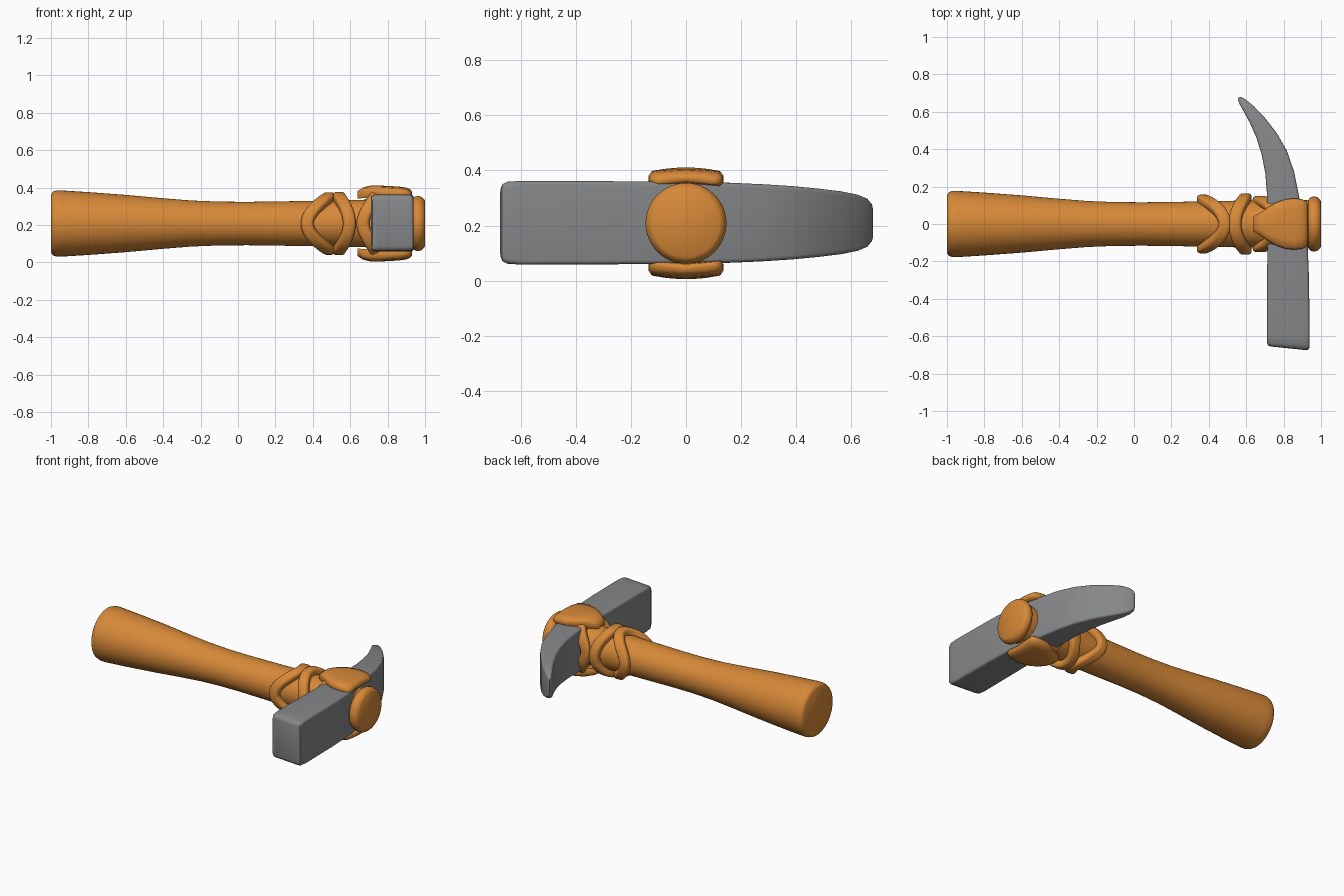
import bpy, math
from mathutils import Vector

if "Cube" in bpy.data.objects:
    bpy.data.objects.remove(bpy.data.objects["Cube"])

ZC = 0.208  # height of the handle axis


def material(name, rgb):
    m = bpy.data.materials.new(name)
    m.diffuse_color = (*rgb, 1)
    m.use_nodes = True
    m.node_tree.nodes["Principled BSDF"].inputs["Base Color"].default_value = m.diffuse_color
    return m


WOOD = material("orange wood", (0.68, 0.25, 0.04))
STEEL = material("grey steel", (0.235, 0.24, 0.245))


def loft(name, sections, mat, closed=False, angle=40):
    """Skin a list of equal-sized point loops."""
    n, k = len(sections[0]), len(sections)
    verts = [p for s in sections for p in s]
    faces = []
    for i in range(k if closed else k - 1):
        a, b = i * n, ((i + 1) % k) * n
        for j in range(n):
            j2 = (j + 1) % n
            faces.append((a + j, a + j2, b + j2, b + j))
    if not closed:
        faces.append(tuple(reversed(range(n))))
        faces.append(tuple(range((k - 1) * n, k * n)))
    me = bpy.data.meshes.new(name)
    me.from_pydata(verts, [], faces)
    me.materials.append(mat)
    ob = bpy.data.objects.new(name, me)
    bpy.context.collection.objects.link(ob)
    bpy.ops.object.select_all(action='DESELECT')
    ob.select_set(True)
    bpy.context.view_layer.objects.active = ob
    bpy.ops.object.mode_set(mode='EDIT')
    bpy.ops.mesh.select_all(action='SELECT')
    bpy.ops.mesh.normals_make_consistent(inside=False)
    bpy.ops.object.mode_set(mode='OBJECT')
    bpy.ops.object.shade_smooth_by_angle(angle=math.radians(angle))
    return ob


def turned(name, profile, n=48):
    """Round part along x from (x, radius) pairs."""
    loft(name, [[(x, r * math.cos(2 * math.pi * j / n), ZC + r * math.sin(2 * math.pi * j / n))
                 for j in range(n)] for x, r in profile], WOOD)


def round_rect(hw, hh, rad, seg=4):
    """Rounded rectangle as (u, v) points."""
    rad = min(rad, hw * 0.95, hh * 0.95)
    pts = []
    for q, (sx, sy) in enumerate([(1, 1), (-1, 1), (-1, -1), (1, -1)]):
        for i in range(seg + 1):
            a = math.pi / 2 * (q + i / seg)
            pts.append((sx * (hw - rad) + rad * math.cos(a), sy * (hh - rad) + rad * math.sin(a)))
    return pts


# handle and end knob
turned("handle", [(-1, 0.155), (-0.99, 0.17), (-0.97, 0.177), (-0.93, 0.176), (-0.8, 0.168),
                  (-0.6, 0.153), (-0.4, 0.135), (-0.25, 0.123), (-0.1, 0.117), (0.05, 0.116),
                  (0.2, 0.118), (0.4, 0.121), (0.6, 0.126), (0.95, 0.128)])
turned("end_knob", [(0.925, 0.115), (0.938, 0.138), (0.95, 0.145), (0.965, 0.147),
                    (0.98, 0.143), (0.992, 0.133), (1.0, 0.122)])

# steel head: (left x, left y, right x, right y, half height, corner radius)
head = [(0.73, -0.655, 0.925, -0.675, 0.125, 0.02), (0.718, -0.65, 0.936, -0.668, 0.14, 0.02),
        (0.711, -0.635, 0.939, -0.65, 0.149, 0.02), (0.711, -0.59, 0.939, -0.6, 0.152, 0.015),
        (0.712, -0.3, 0.936, -0.3, 0.151, 0.015), (0.713, -0.1, 0.928, -0.1, 0.15, 0.015),
        (0.713, 0.05, 0.905, 0.03, 0.149, 0.015), (0.71, 0.17, 0.88, 0.16, 0.145, 0.015),
        (0.702, 0.27, 0.856, 0.28, 0.14, 0.015), (0.683, 0.37, 0.818, 0.39, 0.133, 0.015),
        (0.655, 0.46, 0.764, 0.485, 0.124, 0.015), (0.62, 0.54, 0.698, 0.57, 0.114, 0.015),
        (0.587, 0.6, 0.64, 0.63, 0.102, 0.014), (0.565, 0.64, 0.6, 0.663, 0.088, 0.012),
        (0.556, 0.662, 0.578, 0.677, 0.07, 0.01), (0.558, 0.676, 0.566, 0.68, 0.05, 0.004)]
secs = []
for x0, y0, x1, y1, h, r in head:
    a, b = Vector((x0, y0, ZC + 0.002)), Vector((x1, y1, ZC + 0.002))
    d = (b - a)
    L = d.length
    d.normalize()
    secs.append([(a + b) / 2 + d * u + Vector((0, 0, v)) for u, v in round_rect(L / 2, h, r)])
loft("hammer_head", secs, STEEL)


def binding(name, x_side, x_top, r_side, r_top, hw, hh, n=72):
    """Band that weaves around the handle, shifting along x between sides and top/bottom."""
    def pos(t):
        s = math.sin(t) ** 2
        r = r_side + (r_top - r_side) * s
        return Vector((x_side + (x_top - x_side) * s, -r * math.cos(t), ZC + r * math.sin(t)))
    out = []
    for i in range(n):
        t = 2 * math.pi * i / n
        tan = (pos(t + 0.01) - pos(t - 0.01)).normalized()
        rad = Vector((0, -math.cos(t), math.sin(t)))
        side = tan.cross(rad).normalized()
        rad = side.cross(tan)
        out.append([pos(t) + side * u + rad * v for u, v in round_rect(hw, hh, 0.02)])
    loft(name, out, WOOD, closed=True, angle=60)


# crossing straps
binding("strap_left", 0.37, 0.485, 0.13, 0.14, 0.034, 0.027)
binding("strap_middle", 0.595, 0.54, 0.137, 0.142, 0.034, 0.027)
binding("strap_head", 0.668, 0.76, 0.125, 0.178, 0.034, 0.025)

# pads over the top and bottom of the head: (x, half width, half thickness, lift)
pad = [(0.64, 0.04, 0.018, 0.155), (0.67, 0.058, 0.028, 0.166), (0.71, 0.085, 0.032, 0.172),
       (0.76, 0.115, 0.032, 0.172), (0.81, 0.133, 0.031, 0.17), (0.86, 0.137, 0.03, 0.168),
       (0.9, 0.132, 0.027, 0.165), (0.92, 0.122, 0.02, 0.162), (0.929, 0.105, 0.01, 0.16)]
for name, sgn in (("top_pad", 1), ("bottom_pad", -1)):
    secs = []
    for x, w, h, lift in pad:
        # the middle is thicker than the edges
        secs.append([(x, u, ZC + sgn * (lift + v * 0.85 + 0.012 * (1 - (u / w) ** 2) - 0.008))
                     for u, v in [(-w + 2 * w * i / 10, s) for i, s in
                                  [(0, -h * .4), (0, h * .4)] + [(i, h) for i in (0.4, 2, 4, 5, 6, 8, 9.6)]
                                  + [(10, h * .4), (10, -h * .4), (9.6, -h), (5, -h), (0.4, -h)]]])
    loft(name, secs, WOOD, angle=60)
